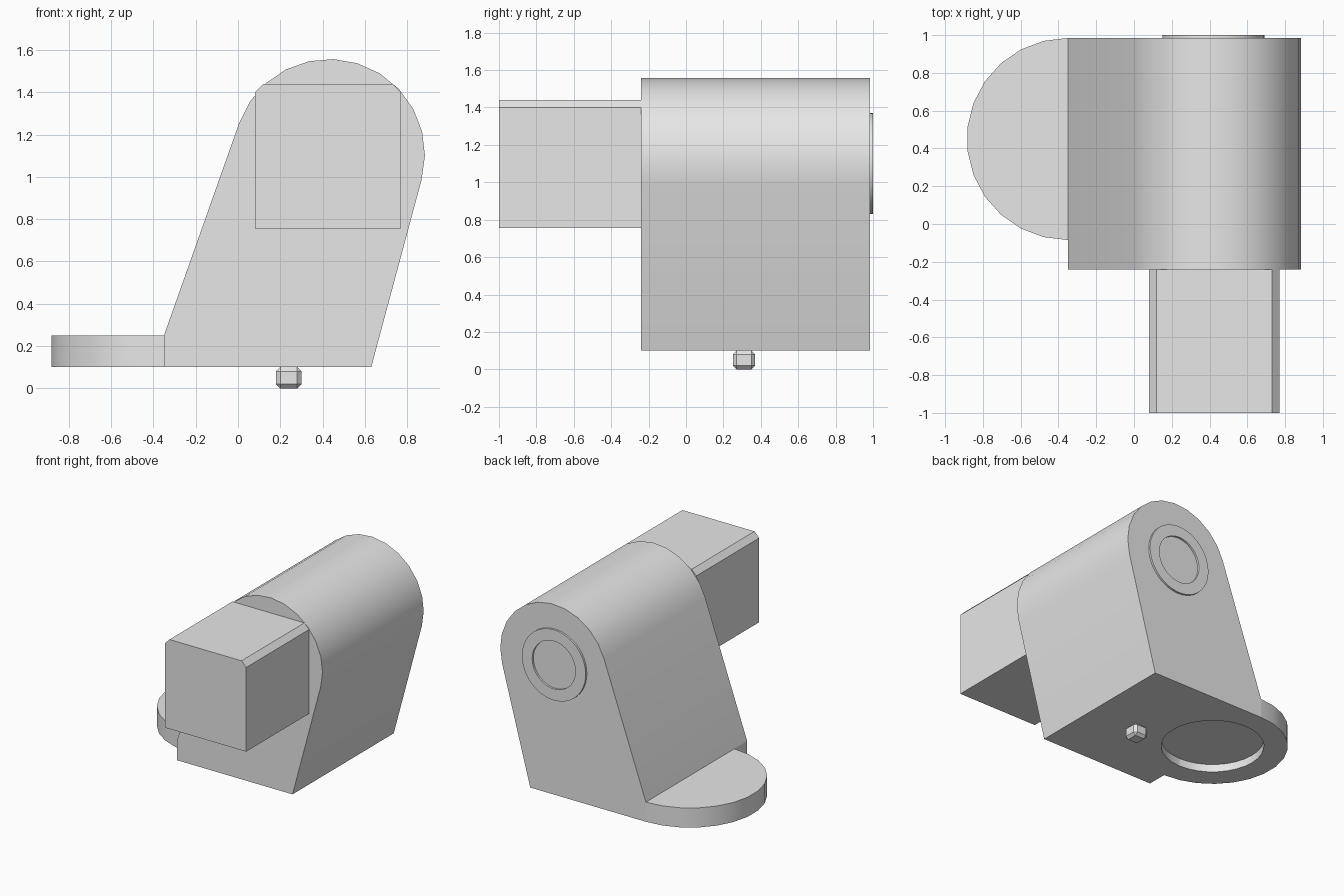
import bpy
import bmesh
from math import cos, sin, radians

cube = bpy.data.objects.get("Cube")
if cube:
    bpy.data.objects.remove(cube, do_unlink=True)

grey = bpy.data.materials.new("plain grey")
grey.use_nodes = True
grey.diffuse_color = (0.8, 0.8, 0.8, 1)
grey.node_tree.nodes["Principled BSDF"].inputs["Base Color"].default_value = (0.8, 0.8, 0.8, 1)


def arc(cx, cy, r, start, end, steps):
    """Points along a circular arc, both ends included."""
    angles = [radians(start + (end - start) * i / steps) for i in range(steps + 1)]
    return [(cx + r * cos(a), cy + r * sin(a)) for a in angles]


def circle(cx, cy, r, steps):
    return arc(cx, cy, r, 0, 360, steps)[:-1]


def prism(name, profile, lo, hi, along):
    """Extrude a 2D profile: 'y' takes (x, z) points, 'z' takes (x, y) points."""
    def place(p, d):
        return (p[0], d, p[1]) if along == 'y' else (p[0], p[1], d)
    bm = bmesh.new()
    ends = [[bm.verts.new(place(p, d)) for p in profile] for d in (lo, hi)]
    for ring in ends:
        bm.faces.new(ring)
    n = len(profile)
    for i in range(n):
        j = (i + 1) % n
        bm.faces.new((ends[0][i], ends[0][j], ends[1][j], ends[1][i]))
    bmesh.ops.recalc_face_normals(bm, faces=bm.faces)
    mesh = bpy.data.meshes.new(name)
    bm.to_mesh(mesh)
    bm.free()
    mesh.materials.append(grey)
    obj = bpy.data.objects.new(name, mesh)
    bpy.context.collection.objects.link(obj)
    return obj


def apply_modifier(obj, mod):
    bpy.ops.object.select_all(action='DESELECT')
    obj.select_set(True)
    bpy.context.view_layer.objects.active = obj
    bpy.ops.object.modifier_apply(modifier=mod.name)


def carve(cutter, *targets):
    """Cut the same hole in every target, then drop the cutter."""
    for obj in targets:
        mod = obj.modifiers.new("cut", 'BOOLEAN')
        mod.operation = 'DIFFERENCE'
        mod.solver = 'EXACT'
        mod.object = cutter
        apply_modifier(obj, mod)
    bpy.data.objects.remove(cutter, do_unlink=True)


FRONT, BACK, BASE = -0.24, 0.985, 0.1
AX, AZ, R = 0.432, 1.105, 0.452      # axis of the rounded top
FX, FY = -0.35, 0.45                 # centre of the foot flange

# Leaning body with a rounded top
body = prism("body", [(FX, BASE), (0.63, BASE)] + arc(AX, AZ, R, -15.3, 161, 12)
             + [(FX, 0.25)], FRONT, BACK, 'y')

# Half-round foot flange
flange = prism("foot_flange", arc(FX, FY, 0.535, 90, 270, 13), BASE, 0.25, 'z')

# Round recess in the underside, across body and flange
carve(prism("recess_cutter", circle(FX, FY, 0.365, 32), 0, 0.16, 'z'), body, flange)

# Square arm with its top corners trimmed
arm = prism("arm", [(0.08, 0.755), (0.77, 0.755), (0.77, 1.4), (0.73, 1.44),
                    (0.12, 1.44), (0.08, 1.4)], -1, FRONT, 'y')

# Raised ring on the back
ring = prism("back_ring", circle(0.42, 1.1, 0.27, 48), 0.98, 1, 'y')
carve(prism("ring_cutter", circle(0.42, 1.1, 0.183, 48), 0.9, 1.1, 'y'), ring)

# Small locating pin under the body
pin = prism("locating_pin", [(0.18, 0.25), (0.3, 0.25), (0.3, 0.37), (0.18, 0.37)],
            0, BASE, 'z')
bevel = pin.modifiers.new("bevel", 'BEVEL')
bevel.width = 0.02
bevel.segments = 1
apply_modifier(pin, bevel)

# Smooth the curved walls and keep real corners sharp
bpy.ops.object.select_all(action='DESELECT')
for obj in (body, flange, arm, ring, pin):
    obj.select_set(True)
bpy.context.view_layer.objects.active = body
bpy.ops.object.shade_smooth_by_angle(angle=radians(17))
